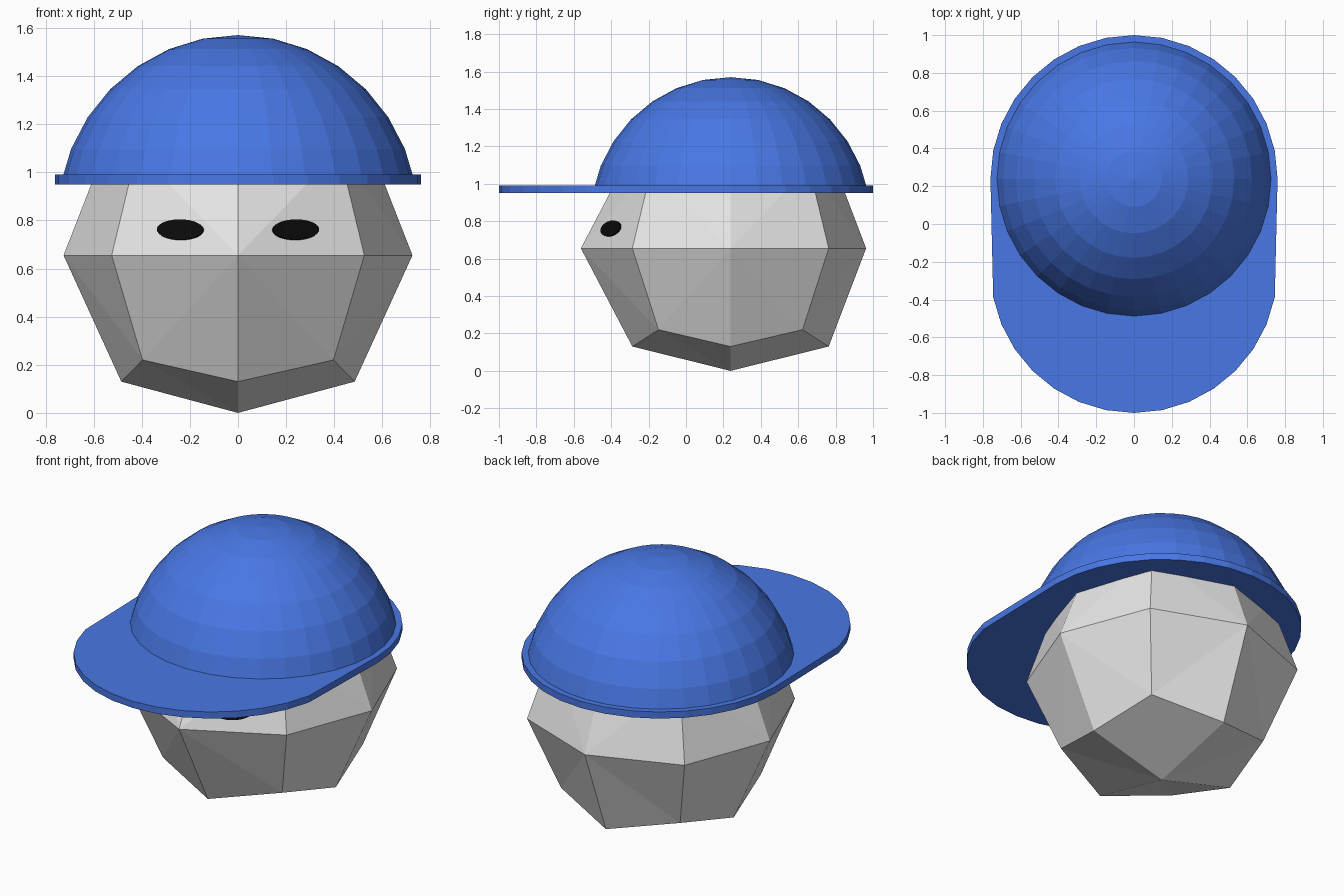
import bpy, bmesh, math
from mathutils import Vector

if "Cube" in bpy.data.objects:
    bpy.data.objects.remove(bpy.data.objects["Cube"])

CY = 0.238  # y of the head and crown axis


def material(name, rgb):
    m = bpy.data.materials.new(name)
    m.diffuse_color = (*rgb, 1)
    m.use_nodes = True
    m.node_tree.nodes["Principled BSDF"].inputs["Base Color"].default_value = m.diffuse_color
    return m


BLUE = material("cap blue", (0.065, 0.185, 0.78))
GREY = material("head pale grey", (0.78, 0.78, 0.78))
BLACK = material("eye black", (0.003, 0.003, 0.003))


def finish(name, bm, mat):
    bmesh.ops.recalc_face_normals(bm, faces=bm.faces[:])
    me = bpy.data.meshes.new(name)
    bm.to_mesh(me)
    bm.free()
    me.materials.append(mat)
    ob = bpy.data.objects.new(name, me)
    bpy.context.collection.objects.link(ob)
    return ob


def plate(name, outline, offset, mat):
    """Closed slab: outline points plus a copy moved by offset."""
    bm = bmesh.new()
    a = [bm.verts.new(p) for p in outline]
    b = [bm.verts.new(Vector(p) + Vector(offset)) for p in outline]
    bm.faces.new(a)
    bm.faces.new(b[::-1])
    n = len(a)
    for i in range(n):
        bm.faces.new((a[i], a[(i + 1) % n], b[(i + 1) % n], b[i]))
    return finish(name, bm, mat)


# Head: a cube divided once and rounded, nose point pulled forward
def head_point(d):
    i, j, k = d
    n = abs(i) + abs(j) + abs(k)
    if n == 1:
        size = (0.725, 0.80 if j < 0 else 0.725, 0.655)
    elif n == 2:
        size = (0.525 if k == 0 else 0.52 if k > 0 else 0.485, 0.525, 0.525)
    else:
        size = (0.42, 0.42, 0.435) if k > 0 else (0.397, 0.385, 0.435)
    return Vector((i * size[0], CY + j * size[1], 0.655 + k * size[2]))


bm = bmesh.new()
verts = {}


def head_vert(d):
    if d not in verts:
        verts[d] = bm.verts.new(head_point(d))
    return verts[d]


for axis in range(3):
    for s in (-1, 1):
        for u in (-1, 1):
            for v in (-1, 1):
                ring = []
                for p, q in ((0, 0), (u, 0), (u, v), (0, v)):
                    d = [p, q]
                    d.insert(axis, s)
                    ring.append(head_vert(tuple(d)))
                bm.faces.new((ring[0], ring[1], ring[2]))
                bm.faces.new((ring[0], ring[2], ring[3]))
finish("head", bm, GREY)

# Eyes: thin oval plates lying on the sloping front faces
nose, corner, side = (head_point(d) for d in ((0, -1, 0), (1, -1, 1), (1, -1, 0)))
normal = (side - nose).cross(corner - nose).normalized()
for s, name in ((-1, "eye_right"), (1, "eye_left")):
    pts = []
    for t in range(32):
        a = math.tau * t / 32
        x, z = 0.238 + 0.096 * math.cos(a), 0.76 + 0.042 * math.sin(a)
        y = nose.y - (normal.x * (x - nose.x) + normal.z * (z - nose.z)) / normal.y
        pts.append((s * x, y, z))
    out = normal if normal.y < 0 else -normal
    plate(name, pts, (s * out.x * 0.008, out.y * 0.008, out.z * 0.008), BLACK)

# Cap crown: upper rings of a 32 x 16 sphere
bm = bmesh.new()
bmesh.ops.create_uvsphere(bm, u_segments=32, v_segments=16, radius=1)
low = [v for v in bm.verts if v.co.z < 0.1]
bmesh.ops.delete(bm, geom=low, context='VERTS')
for v in bm.verts:
    v.co = (v.co.x * 0.751, CY + v.co.y * 0.751, 0.803 + v.co.z * 0.767)
finish("cap_crown", bm, BLUE)

# Cap brim: round slab whose front half is slid forward
outline = []
for t in range(32):
    a = math.tau * t / 32
    x, y = 0.76 * math.cos(a), 0.76 * math.sin(a)
    outline.append((x, y + (-0.24 if y < -0.01 else 0.24), 0.95))
plate("cap_brim", outline, (0, 0, 0.04), BLUE)
